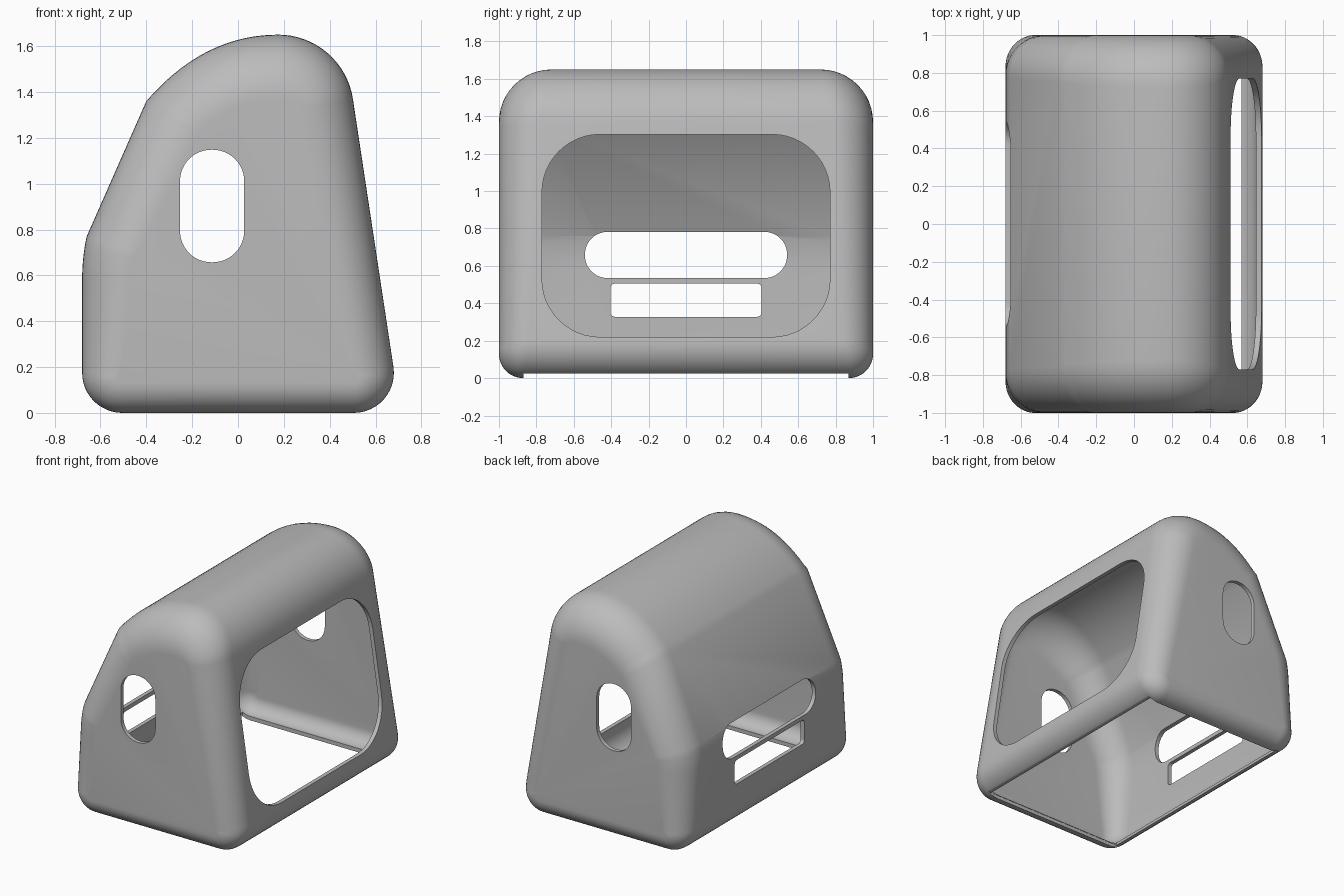
import bpy, bmesh
from math import sin, cos, pi, radians
from mathutils import Vector

if "Cube" in bpy.data.objects:
    bpy.data.objects.remove(bpy.data.objects["Cube"])

grey = bpy.data.materials.new("plain grey")
grey.use_nodes = True
colour = (0.5, 0.5, 0.5, 1)
grey.diffuse_color = colour
grey.node_tree.nodes["Principled BSDF"].inputs["Base Color"].default_value = colour


def arc(cx, cz, r, a0, a1, n=12):
    angles = [radians(a0 + (a1 - a0) * i / n) for i in range(n + 1)]
    return [Vector((cx + r * cos(a), cz + r * sin(a))) for a in angles]


def bend(p, c, q, n):
    p, c, q = Vector(p), Vector(c), Vector(q)
    return [p * (1 - t) ** 2 + c * 2 * t * (1 - t) + q * t * t
            for t in (i / n for i in range(1, n + 1))]


def make_object(name, bm):
    bmesh.ops.recalc_face_normals(bm, faces=bm.faces[:])
    mesh = bpy.data.meshes.new(name)
    bm.to_mesh(mesh)
    bm.free()
    mesh.materials.append(grey)
    obj = bpy.data.objects.new(name, mesh)
    bpy.context.collection.objects.link(obj)
    return obj


# Side outline of the body, counter-clockwise from the bottom right
outline = arc(0.505, 0.175, 0.175, -90, 8)
outline += arc(0.175, 1.32, 0.33, 8, 90, 16)
outline += bend((0.175, 1.65), (-0.15, 1.65), (-0.4, 1.36), 14)
outline.append(Vector((-0.66, 0.77)))
outline += bend((-0.66, 0.77), (-0.68, 0.68), (-0.68, 0.58), 6)
outline += arc(-0.505, 0.175, 0.175, 180, 270)

# Direction and end-rounding radius at each outline point
count = len(outline)
rays = []
for i, p in enumerate(outline):
    before = (p - outline[i - 1]).normalized()
    after = (outline[(i + 1) % count] - p).normalized()
    d = (before + after).normalized()
    n = Vector((d.y, -d.x))
    r = 0.21 + 0.07 * max(n.y, 0)
    if p.y < 0.21:
        r = 0.165 + 0.035 * min(n.y, 0)
    rays.append((p, n, r))


def rounded_body(name, inset, steps=12):
    """Outline swept along y with rounded ends, shrunk by the inset."""
    sweep = [(-1, k / steps) for k in range(steps + 1)]
    sweep += [(1, 1 - k / steps) for k in range(steps + 1)]
    b = bmesh.new()
    rings = []
    for side, t in sweep:
        a = t * pi / 2
        ring = []
        for p, n, r in rays:
            s = r - inset
            q = p - n * (inset + s * (1 - sin(a)))
            y = side * (1 - r + s * cos(a))
            ring.append(b.verts.new((q.x, y, q.y)))
        rings.append(ring)
    for lower, upper in zip(rings, rings[1:]):
        for i in range(count):
            j = (i + 1) % count
            b.faces.new((lower[i], lower[j], upper[j], upper[i]))
    b.faces.new(rings[0])
    b.faces.new(rings[-1])
    return make_object(name, b)


def cutter(name, u0, u1, z0, z1, r, axis, d0, d1):
    """Rounded rectangle pushed along the x or y axis."""
    pts = []
    for cu, cz, a in ((u1 - r, z1 - r, 0), (u0 + r, z1 - r, 90),
                      (u0 + r, z0 + r, 180), (u1 - r, z0 + r, 270)):
        pts += arc(cu, cz, r, a, a + 90)
    b = bmesh.new()
    ends = [[b.verts.new((d, p.x, p.y) if axis == "x" else (p.x, d, p.y)) for p in pts]
            for d in (d0, d1)]
    for i in range(len(pts)):
        j = (i + 1) % len(pts)
        b.faces.new((ends[0][i], ends[0][j], ends[1][j], ends[1][i]))
    b.faces.new(ends[0])
    b.faces.new(ends[1])
    return make_object(name, b)


def box(name, x, y, z0, z1):
    b = bmesh.new()
    bmesh.ops.create_cube(b, size=1)
    for v in b.verts:
        v.co = (v.co.x * 2 * x, v.co.y * 2 * y, z1 if v.co.z > 0 else z0)
    return make_object(name, b)


body = rounded_body("hollow_cover", 0)
cutters = [
    # Hollow inside, leaving a thin wall
    rounded_body("hollow_cutter", 0.03),
    # Large window, long slot, short slot, and holes through both ends
    cutter("window_cutter", -0.77, 0.77, 0.22, 1.303, 0.31, "x", 0.2, 1),
    cutter("long_slot_cutter", -0.54, 0.54, 0.535, 0.782, 0.12, "x", -1, -0.4),
    cutter("short_slot_cutter", -0.405, 0.405, 0.328, 0.505, 0.025, "x", -1, -0.4),
    cutter("end_hole_cutter", -0.253, 0.027, 0.657, 1.148, 0.137, "y", -1.2, 1.2),
    # Open base and the shallow step under the long walls
    box("base_cutter", 0.57, 0.868, -0.3, 0.1),
    box("step_cutter", 0.8, 0.87, -0.2, 0.025),
]
for c in cutters:
    c.hide_render = True
    cut = body.modifiers.new(c.name, "BOOLEAN")
    cut.operation = "DIFFERENCE"
    cut.solver = "EXACT"
    cut.object = c

# Bake the cuts, then smooth while keeping cut edges sharp
bpy.ops.object.select_all(action="DESELECT")
bpy.context.view_layer.objects.active = body
body.select_set(True)
for m in list(body.modifiers):
    bpy.ops.object.modifier_apply(modifier=m.name)
for c in cutters:
    bpy.data.objects.remove(c)
bpy.ops.object.shade_smooth_by_angle(angle=radians(30))
